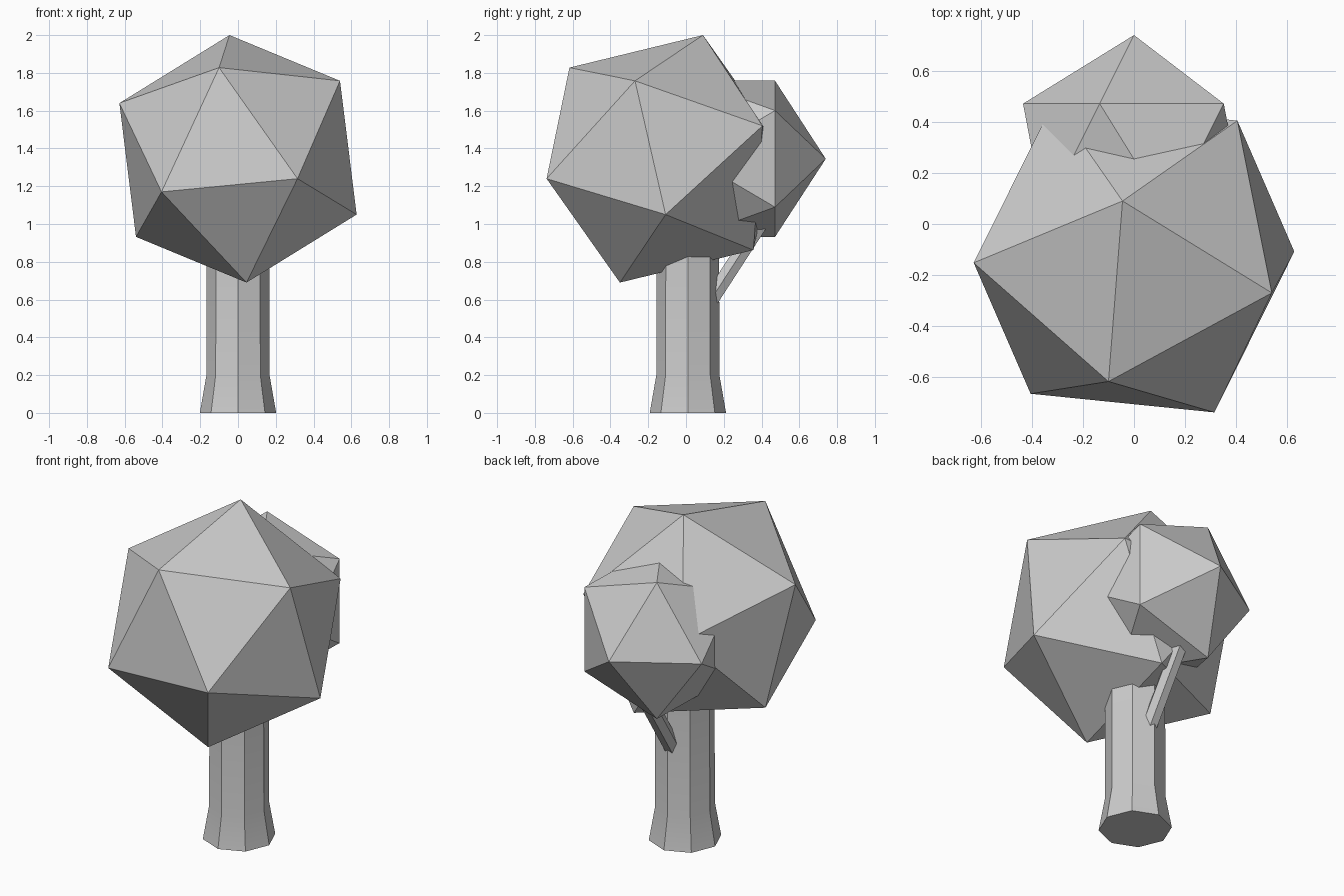
import bpy, bmesh, math
from mathutils import Vector

if "Cube" in bpy.data.objects:
    bpy.data.objects.remove(bpy.data.objects["Cube"])


def finish(name, bm, smooth=False):
    bmesh.ops.recalc_face_normals(bm, faces=bm.faces[:])
    me = bpy.data.meshes.new(name)
    bm.to_mesh(me)
    bm.free()
    ob = bpy.data.objects.new(name, me)
    bpy.context.collection.objects.link(ob)
    if smooth:
        bpy.ops.object.select_all(action='DESELECT')
        ob.select_set(True)
        bpy.context.view_layer.objects.active = ob
        bpy.ops.object.shade_smooth_by_angle(angle=math.radians(30))
    return ob


def icosahedron(name, centre, half_axes):
    # six vertex directions, each mirrored through the centre
    bm = bmesh.new()
    for a in half_axes:
        for s in (1, -1):
            bm.verts.new(Vector(centre) + s * Vector(a))
    bmesh.ops.convex_hull(bm, input=bm.verts[:])
    return finish(name, bm)


def tube(name, rings, sides, axis, turn=0.0, smooth=False):
    # rings: (centre, radius) along a straight axis
    q = Vector(axis).to_track_quat('Z', 'X')
    bm = bmesh.new()
    loops = []
    for c, r in rings:
        loops.append([bm.verts.new(Vector(c) + q @ Vector((
            r * math.cos(turn + math.tau * i / sides),
            r * math.sin(turn + math.tau * i / sides), 0)))
            for i in range(sides)])
    for a, b in zip(loops, loops[1:]):
        for i in range(sides):
            j = (i + 1) % sides
            bm.faces.new((a[i], a[j], b[j], b[i]))
    bm.faces.new(loops[0])
    bm.faces.new(loops[-1])
    return finish(name, bm, smooth)


# Large tilted leaf mass
icosahedron("large_foliage", (0, -0.13, 1.345), [
    (-0.045, 0.22, 0.655), (-0.10, -0.487, 0.483), (0.54, -0.14, 0.413),
    (-0.628, -0.022, 0.295), (0.405, 0.535, 0.175), (0.315, -0.608, -0.105)])

# Small leaf mass at the back, pole along y
R = 0.486
ring = [(-R * 0.8944 * math.cos(math.tau * i / 5), R * 0.4472,
         R * 0.8944 * math.sin(math.tau * i / 5)) for i in range(5)]
icosahedron("small_foliage", (0, 0.254, 1.345), [(0, R, 0)] + ring)

# Trunk with flared foot
tube("trunk", [((0, 0.01, 0), 0.202), ((0, 0.01, 0.2), 0.167),
               ((0, 0.01, 1.0), 0.165)], 8, (0, 0, 1), smooth=True)

# Branch leaning back to the small leaf mass
start, end = Vector((0, 0.08, 0.52)), Vector((0, 0.43, 1.06))
tube("branch", [(start, 0.047), (end, 0.047)], 6, end - start,
     turn=math.pi / 2)
